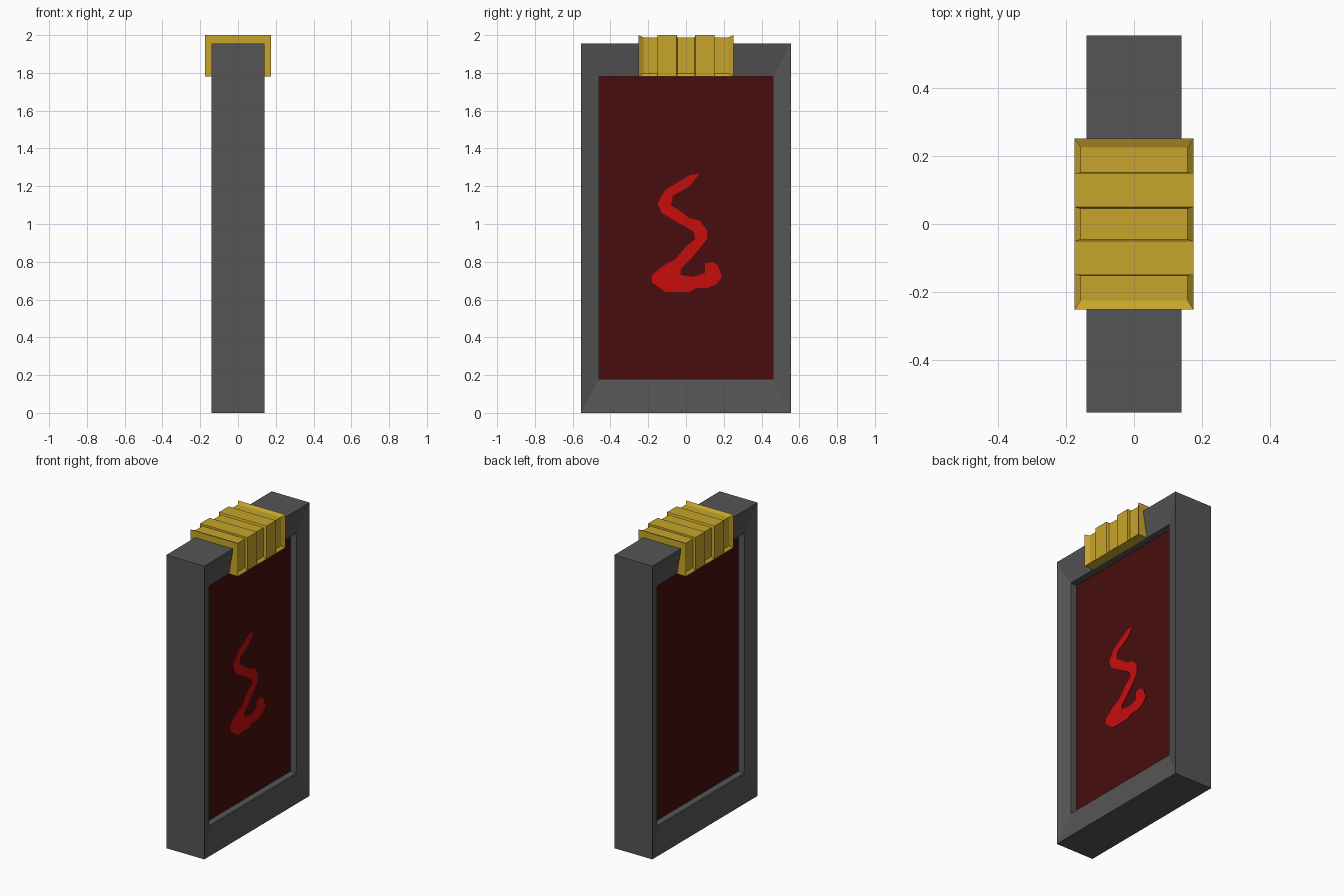
import bpy, bmesh

if "Cube" in bpy.data.objects:
    bpy.data.objects.remove(bpy.data.objects["Cube"])


def material(name, rgb):
    m = bpy.data.materials.new(name)
    m.diffuse_color = (*rgb, 1.0)
    m.use_nodes = True
    m.node_tree.nodes["Principled BSDF"].inputs["Base Color"].default_value = m.diffuse_color
    return m


grey = material("dark_grey", (0.091, 0.091, 0.091))
gold = material("gold", (0.58, 0.376, 0.025))
maroon = material("maroon", (0.065, 0.004, 0.004))
red = material("bright_red", (0.58, 0.004, 0.004))


def finish(bm, name, mat):
    bmesh.ops.recalc_face_normals(bm, faces=bm.faces)
    mesh = bpy.data.meshes.new(name)
    bm.to_mesh(mesh)
    bm.free()
    mesh.materials.append(mat)
    ob = bpy.data.objects.new(name, mesh)
    bpy.context.collection.objects.link(ob)
    return ob


def skin(name, rings, mat, closed=False, caps=False):
    """Join equal rings of points with quads."""
    bm = bmesh.new()
    rows = [[bm.verts.new(p) for p in ring] for ring in rings]
    pairs = list(zip(rows, rows[1:])) + ([(rows[-1], rows[0])] if closed else [])
    n = len(rows[0])
    for a, b in pairs:
        for i in range(n):
            j = (i + 1) % n
            bm.faces.new((a[i], a[j], b[j], b[i]))
    if caps:
        bm.faces.new(rows[0])
        bm.faces.new(rows[-1])
    return finish(bm, name, mat)


def rect(x, y, z0, z1):
    return [(x, -y, z0), (x, y, z0), (x, y, z1), (x, -y, z1)]


# Frame: faces slope inward to a lip around the opening
OUTER = (0.555, 0.0, 1.955)
INNER = (0.46, 0.18, 1.78)
skin("frame", [rect(0.14, *OUTER), rect(0.11, *INNER),
               rect(-0.11, *INNER), rect(-0.14, *OUTER)], grey, closed=True)

# Recessed panel, edges tucked into the frame
skin("panel", [rect(0.065, 0.47, 0.17, 1.79), rect(-0.065, 0.47, 0.17, 1.79)],
     maroon, caps=True)


# Gold clip: U-shaped section swept along y, with three shallow grooves
def clip_section(y, d):
    half = [(0.10, 1.78), (0.175, 1.78), (0.175 - d, 1.78 + d), (0.175 - d, 2.0 - 0.7 * d)]
    pts = [(0.10, 1.94)] + half
    pts += [(-x, z) for x, z in reversed(pts)]
    return [(x, y, z) for x, z in pts]


D = 0.017
half_stations = [(0.045, D), (0.05, 0.0), (0.15, 0.0), (0.151, D), (0.225, D), (0.252, 0.0)]
stations = [(-y, d) for y, d in reversed(half_stations)] + half_stations
skin("clip", [clip_section(y, d) for y, d in stations], gold, caps=True)

# Painted squiggle on one side of the panel (y, z in hundredths)
outline = [(7, 126.5), (2, 120), (-7, 115), (-8, 110), (-2, 106), (2, 103), (7, 102),
           (11, 97), (11, 92), (8, 88), (3, 82), (-3, 76), (-3, 73), (4, 72),
           (10, 74), (10, 79), (14, 80), (17, 78), (19, 72), (16, 68), (11, 66),
           (5, 66), (2, 64), (-11, 64), (-18, 69), (-18, 73), (-12, 78), (-6, 81),
           (0, 88), (5, 92), (4, 96), (-3, 100), (-13, 106), (-15, 111),
           (-11, 118), (2, 126)]
bm = bmesh.new()
face = bm.faces.new([bm.verts.new((0.064, y / 100, z / 100)) for y, z in outline])
ext = bmesh.ops.extrude_face_region(bm, geom=[face])
moved = [g for g in ext["geom"] if isinstance(g, bmesh.types.BMVert)]
bmesh.ops.translate(bm, verts=moved, vec=(0.004, 0, 0))
bmesh.ops.triangulate(bm, faces=[f for f in bm.faces if len(f.verts) > 4])
finish(bm, "painted_squiggle", red)
